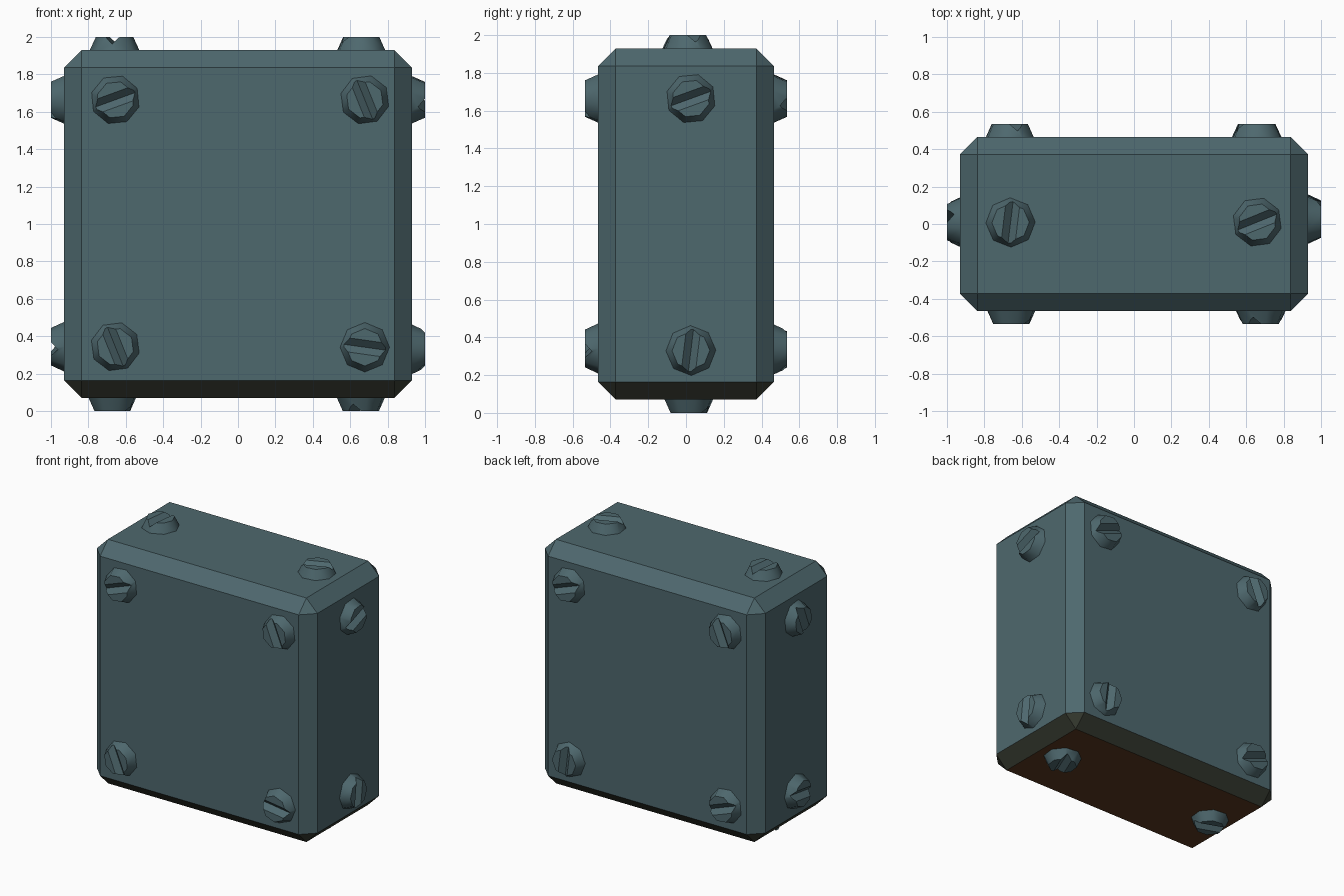
import bpy, bmesh, math
from mathutils import Vector, Matrix

if "Cube" in bpy.data.objects:
    bpy.data.objects.remove(bpy.data.objects["Cube"])


def material(name, r, g, b):
    m = bpy.data.materials.new(name)
    m.diffuse_color = (r, g, b, 1)
    m.use_nodes = True
    m.node_tree.nodes["Principled BSDF"].inputs["Base Color"].default_value = m.diffuse_color
    return m


steel = material("dark blue grey steel", 0.076, 0.138, 0.155)
rust = material("rust brown", 0.102, 0.041, 0.0137)
olive = material("dark olive", 0.040, 0.046, 0.032)


def add_object(name, mesh):
    ob = bpy.data.objects.new(name, mesh)
    bpy.context.collection.objects.link(ob)
    return ob


def to_mesh(name, bm, mats=(steel,)):
    bmesh.ops.recalc_face_normals(bm, faces=bm.faces)
    me = bpy.data.meshes.new(name)
    bm.to_mesh(me)
    bm.free()
    for m in mats:
        me.materials.append(m)
    return me


# Chamfered block, underside rusty, lower chamfers olive
HX, HY, HZ, CZ = 0.93, 0.465, 0.93, 1.0
bm = bmesh.new()
bmesh.ops.create_cube(bm, size=2, matrix=Matrix.Translation((0, 0, CZ)) @ Matrix.Diagonal((HX, HY, HZ, 1)))
bmesh.ops.bevel(bm, geom=bm.edges[:], offset=0.093, offset_type='OFFSET', segments=1,
                profile=0.5, affect='EDGES')
block = to_mesh("block", bm, (steel, rust, olive))
for p in block.polygons:
    p.material_index = 1 if p.normal.z < -0.9 else 2 if p.normal.z < -0.3 else 0
add_object("block", block)

# Screw head: tapered octagon with a V groove along local x
HEAD = 0.07
bm = bmesh.new()
bmesh.ops.create_cone(bm, cap_ends=True, segments=8, radius1=0.135, radius2=0.1, depth=HEAD + 0.006,
                      matrix=Matrix.Translation((0, 0, HEAD / 2 - 0.003))
                      @ Matrix.Rotation(math.radians(8), 4, 'Z'))
raw = add_object("screw_blank", to_mesh("screw_blank", bm))

bm = bmesh.new()
bmesh.ops.create_cube(bm, size=1, matrix=Matrix.Translation((0, 0, HEAD + 0.002))
                      @ Matrix.Rotation(math.radians(45), 4, 'X')
                      @ Matrix.Diagonal((0.5, 0.056, 0.056, 1)))
cutter = add_object("groove_cutter", to_mesh("groove_cutter", bm))

mod = raw.modifiers.new("groove", 'BOOLEAN')
mod.operation, mod.solver, mod.object = 'DIFFERENCE', 'EXACT', cutter
deps = bpy.context.evaluated_depsgraph_get()
screw_mesh = bpy.data.meshes.new_from_object(raw.evaluated_get(deps))
screw_mesh.name = "screw_head"
bpy.data.objects.remove(raw)
bpy.data.objects.remove(cutter)
# Smooth tapered sides, flat cap and groove
for p in screw_mesh.polygons:
    p.use_smooth = 0.2 < p.normal.z < 0.6

# Screws per face: right and up axes, face distance, (u, v, groove angle) list
X, Y, Z = Vector((1, 0, 0)), Vector((0, 1, 0)), Vector((0, 0, 1))
S = 0.664
faces = {
    "front": (X, Z, HY, [(-S + .008, S, 20), (S + .014, S, 112),
                         (-S + .008, -S + .008, 112), (S + .014, -S + .005, -8)]),
    "back": (-X, Z, HY, [(-S + .008, S, 20), (S, S, 112), (-S + .008, -S, 83), (S, -S, 20)]),
    "right": (Y, Z, HX, [(0.026, S, 20), (0.026, -S - .006, 83)]),
    "left": (-Y, Z, HX, [(-0.01, S, 112), (-0.01, -S + .008, -8)]),
    "top": (X, Y, HZ, [(-S + .004, 0.008, 83), (S - .005, 0.01, 22)]),
    "bottom": (X, -Y, HZ, [(-S - .008, -0.015, 20), (S - .007, -0.015, 112)]),
}
for face, (u, v, dist, screws) in faces.items():
    n = u.cross(v)
    basis = Matrix((u, v, n)).transposed().to_4x4()
    for i, (a, b, angle) in enumerate(screws, 1):
        ob = add_object(f"{face}_screw_{i}", screw_mesh)
        pos = u * a + v * b + n * dist + Z * CZ
        ob.matrix_world = Matrix.Translation(pos) @ basis @ Matrix.Rotation(math.radians(angle), 4, 'Z')
